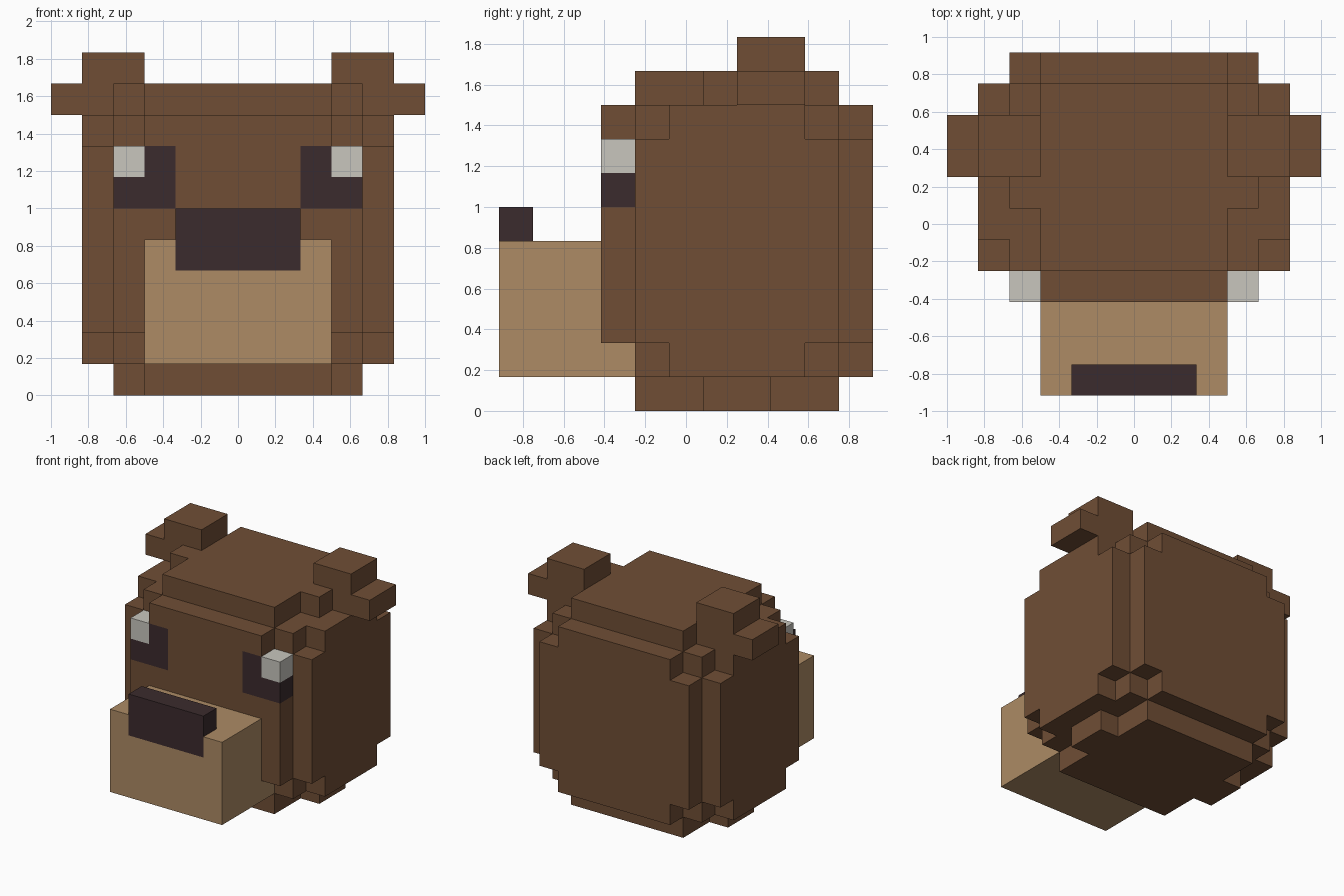
import bpy, bmesh, math
from itertools import product
from mathutils import Vector

if "Cube" in bpy.data.objects:
    bpy.data.objects.remove(bpy.data.objects["Cube"])

U = 1 / 6                          # edge of one block
ORIGIN = Vector((0, -5.5, 0))      # front end of the block grid


def material(name, rgb):
    mat = bpy.data.materials.new(name)
    mat.use_nodes = True
    mat.diffuse_color = (*rgb, 1)
    bsdf = next(n for n in mat.node_tree.nodes if n.type == 'BSDF_PRINCIPLED')
    bsdf.inputs["Base Color"].default_value = (*rgb, 1)
    bsdf.inputs["Roughness"].default_value = 0.9
    return mat


brown = material("brown fur", (0.162, 0.076, 0.036))
tan = material("tan muzzle", (0.418, 0.258, 0.130))
dark = material("dark brown", (0.044, 0.024, 0.026))
white = material("eye white", (0.578, 0.565, 0.515))

owner = {}     # block cell -> part name; later parts replace earlier blocks
parts = {}     # part name -> material


def box(name, mat, x, y, z):
    parts[name] = mat
    for cell in product(range(*x), range(*y), range(*z)):
        owner[cell] = name


def pair(name, mat, x, y, z):
    """The same box on both sides."""
    box("left_" + name, mat, x, y, z)
    box("right_" + name, mat, (-x[1], -x[0]), y, z)


# Head: solid core with stepped layers on every side
box("head", brown, (-4, 4), (4, 10), (1, 9))
for y in ((3, 4), (10, 11)):                       # front and back
    box("head", brown, (-4, 4), y, (2, 8))
    box("head", brown, (-3, 3), y, (1, 9))
for x in ((-5, -4), (4, 5)):                       # sides
    box("head", brown, x, (4, 10), (2, 8))
    box("head", brown, x, (5, 9), (1, 9))
for z in ((0, 1), (9, 10)):                        # bottom and top
    box("head", brown, (-3, 3), (4, 10), z)
    box("head", brown, (-4, 4), (6, 8), z)

# Ears
pair("ear", brown, (3, 5), (7, 9), (9, 11))
pair("ear", brown, (5, 6), (7, 9), (9, 10))

# Eyes, flush with the face
pair("eye", dark, (2, 4), (3, 4), (6, 8))
pair("eye_white", white, (3, 4), (3, 4), (7, 8))

# Muzzle and nose
box("muzzle", tan, (-3, 3), (0, 4), (1, 5))
box("nose", dark, (-2, 2), (0, 1), (4, 6))


def build(name, mat):
    """Make the outer skin of one part and merge its flat areas."""
    bm = bmesh.new()
    for cell in (c for c, part in owner.items() if part == name):
        centre = Vector(cell) + Vector((.5, .5, .5)) + ORIGIN
        for axis, sign in product(range(3), (-1, 1)):
            step = Vector((0, 0, 0))
            step[axis] = sign
            if tuple(int(a + b) for a, b in zip(cell, step)) in owner:
                continue
            u, v = Vector((0, 0, 0)), Vector((0, 0, 0))
            u[(axis + 1) % 3] = .5
            v[(axis + 2) % 3] = .5 * sign
            mid = centre + step / 2
            corners = (mid - u - v, mid + u - v, mid + u + v, mid - u + v)
            bm.faces.new([bm.verts.new(p * U) for p in corners])
    bmesh.ops.remove_doubles(bm, verts=bm.verts, dist=U / 100)
    bmesh.ops.dissolve_limit(bm, angle_limit=math.radians(1),
                             verts=bm.verts, edges=bm.edges)
    mesh = bpy.data.meshes.new(name)
    bm.to_mesh(mesh)
    bm.free()
    mesh.materials.append(mat)
    bpy.context.collection.objects.link(bpy.data.objects.new(name, mesh))


for part_name, part_material in parts.items():
    build(part_name, part_material)
